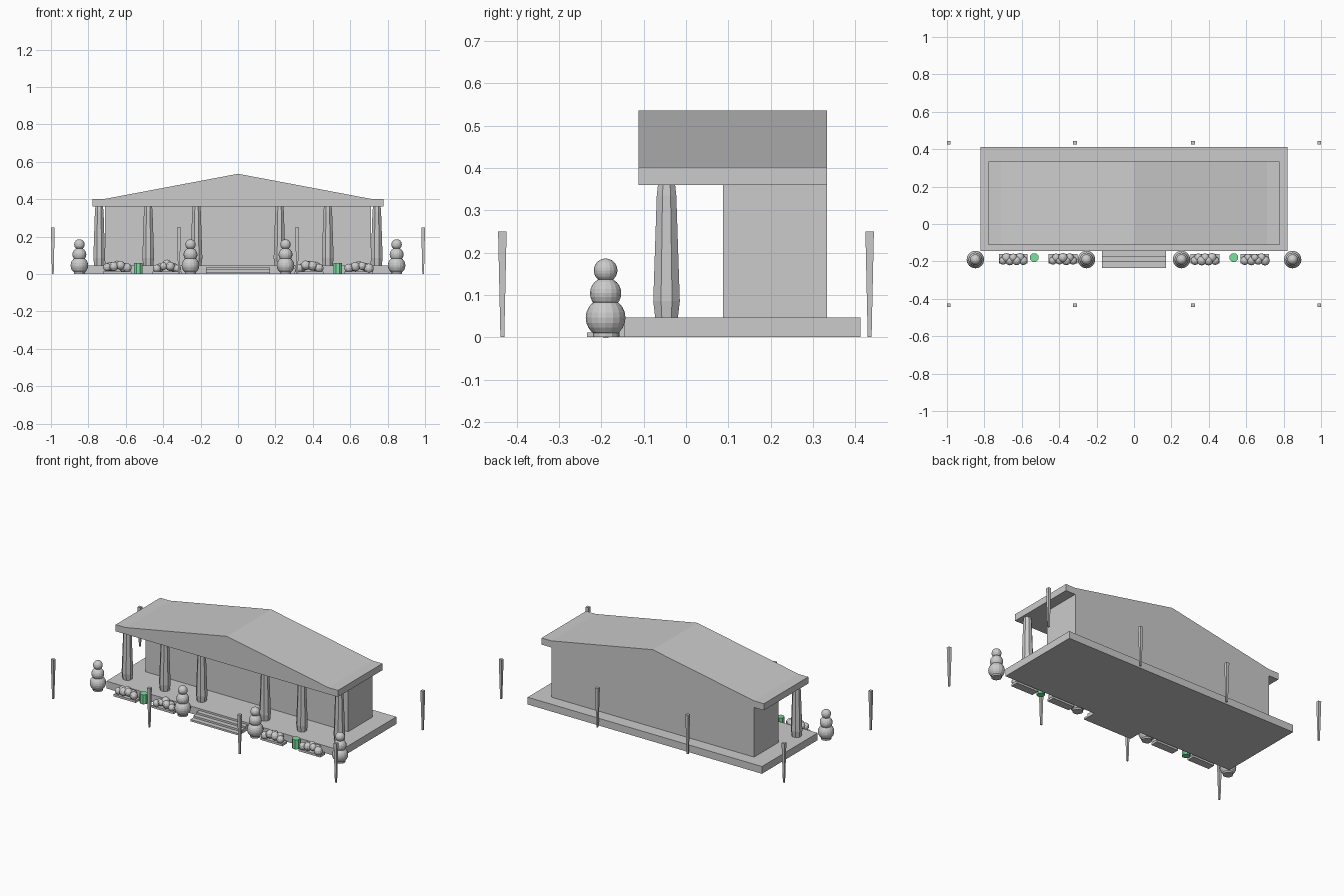
import bpy, bmesh, math, random

if "Cube" in bpy.data.objects:
    bpy.data.objects.remove(bpy.data.objects["Cube"])
random.seed(4)


def finish(name, bm):
    bmesh.ops.recalc_face_normals(bm, faces=bm.faces)
    me = bpy.data.meshes.new(name)
    bm.to_mesh(me)
    bm.free()
    ob = bpy.data.objects.new(name, me)
    bpy.context.collection.objects.link(ob)
    return ob


def box(name, x0, x1, y0, y1, z0, z1):
    bm = bmesh.new()
    bmesh.ops.create_cube(bm, size=1)
    for v in bm.verts:
        v.co = (x1 if v.co.x > 0 else x0, y1 if v.co.y > 0 else y0, z1 if v.co.z > 0 else z0)
    return finish(name, bm)


def lathe(name, profile, sides, x, y, turn=0.0):
    """Stacked rings from (radius, z) pairs, capped at both ends."""
    bm = bmesh.new()
    rings = []
    for r, z in profile:
        angles = [turn + 2 * math.pi * i / sides for i in range(sides)]
        rings.append([bm.verts.new((x + r * math.cos(a), y + r * math.sin(a), z)) for a in angles])
    for a, b in zip(rings, rings[1:]):
        for i in range(sides):
            j = (i + 1) % sides
            bm.faces.new((a[i], a[j], b[j], b[i]))
    bm.faces.new(rings[0])
    bm.faces.new(rings[-1])
    return finish(name, bm)


def balls(name, items, seg, rings):
    """Several spheres (x, y, z, radius) in one object."""
    bm = bmesh.new()
    for x, y, z, r in items:
        res = bmesh.ops.create_uvsphere(bm, u_segments=seg, v_segments=rings, radius=r)
        bmesh.ops.translate(bm, verts=res["verts"], vec=(x, y, z))
    return finish(name, bm)


# platform, hall and entrance steps
box("platform", -0.82, 0.82, -0.145, 0.412, 0, 0.046)
box("hall", -0.71, 0.71, 0.088, 0.333, 0.046, 0.362)
for i in range(3):
    box("step", -0.17, 0.17, -0.234 + 0.03 * i, -0.145, 0, 0.0115 * (i + 1))

# gabled roof: extruded profile
half = [(0.778, 0.36), (0.778, 0.402), (0.71, 0.402), (0, 0.536)]
profile = half + [(-x, z) for x, z in reversed(half[:3])]
bm = bmesh.new()
face = bm.faces.new([bm.verts.new((x, -0.112, z)) for x, z in profile])
ext = bmesh.ops.extrude_face_region(bm, geom=[face])
bmesh.ops.translate(bm, verts=[g for g in ext["geom"] if isinstance(g, bmesh.types.BMVert)],
                    vec=(0, 0.445, 0))
if not face.is_valid or len(bm.faces) < 9:
    bm.faces.new([v for v in bm.verts if v.co.y < 0])
finish("roof", bm)

# mirrored rows
for s in (-1, 1):
    # bulging columns
    for x in (0.222, 0.48, 0.742):
        lathe("column", [(0.029, 0.046), (0.034, 0.085), (0.025, 0.335), (0.022, 0.36)],
              8, s * x, -0.046, math.pi / 8)

    # three-ball topiaries
    for x in (0.254, 0.848):
        ob = balls("topiary", [(s * x, -0.19, 0.046, 0.047), (s * x, -0.19, 0.104, 0.037),
                               (s * x, -0.19, 0.158, 0.028)], 16, 12)
        lathe("topiary_base", [(0.03, 0), (0.03, 0.01)], 12, s * x, -0.19)

    # flower beds with clustered bushes
    for x in (0.38, 0.646):
        box("planter", s * x - 0.077, s * x + 0.077, -0.21, -0.161, 0, 0.014)
        items = []
        for i in range(7):
            r = random.uniform(0.02, 0.026)
            side = 0.008 if i % 2 else -0.008
            z = 0.056 - 0.016 * abs(i - 3) / 3 + random.uniform(-0.006, 0.003)
            items.append((s * x + (i - 3) * 0.018, -0.188 + side, z - 0.006, r))
        balls("bush", items, 12, 8)

    # green bins with chamfered corners
    bin_ob = lathe("green_bin", [(0.0245, 0), (0.0245, 0.06)], 8, s * 0.533, -0.18, math.pi / 8)
    mat = bpy.data.materials.get("green") or bpy.data.materials.new("green")
    mat.diffuse_color = (0.2, 0.75, 0.35, 1)
    mat.use_nodes = True
    mat.node_tree.nodes["Principled BSDF"].inputs["Base Color"].default_value = mat.diffuse_color
    bin_ob.data.materials.append(mat)

    # boundary posts, tapering downwards
    for x in (0.316, 0.99):
        for y in (-0.434, 0.434):
            lathe("boundary_post", [(0.0065, 0), (0.0142, 0.25)], 4, s * x, y, math.pi / 4)
